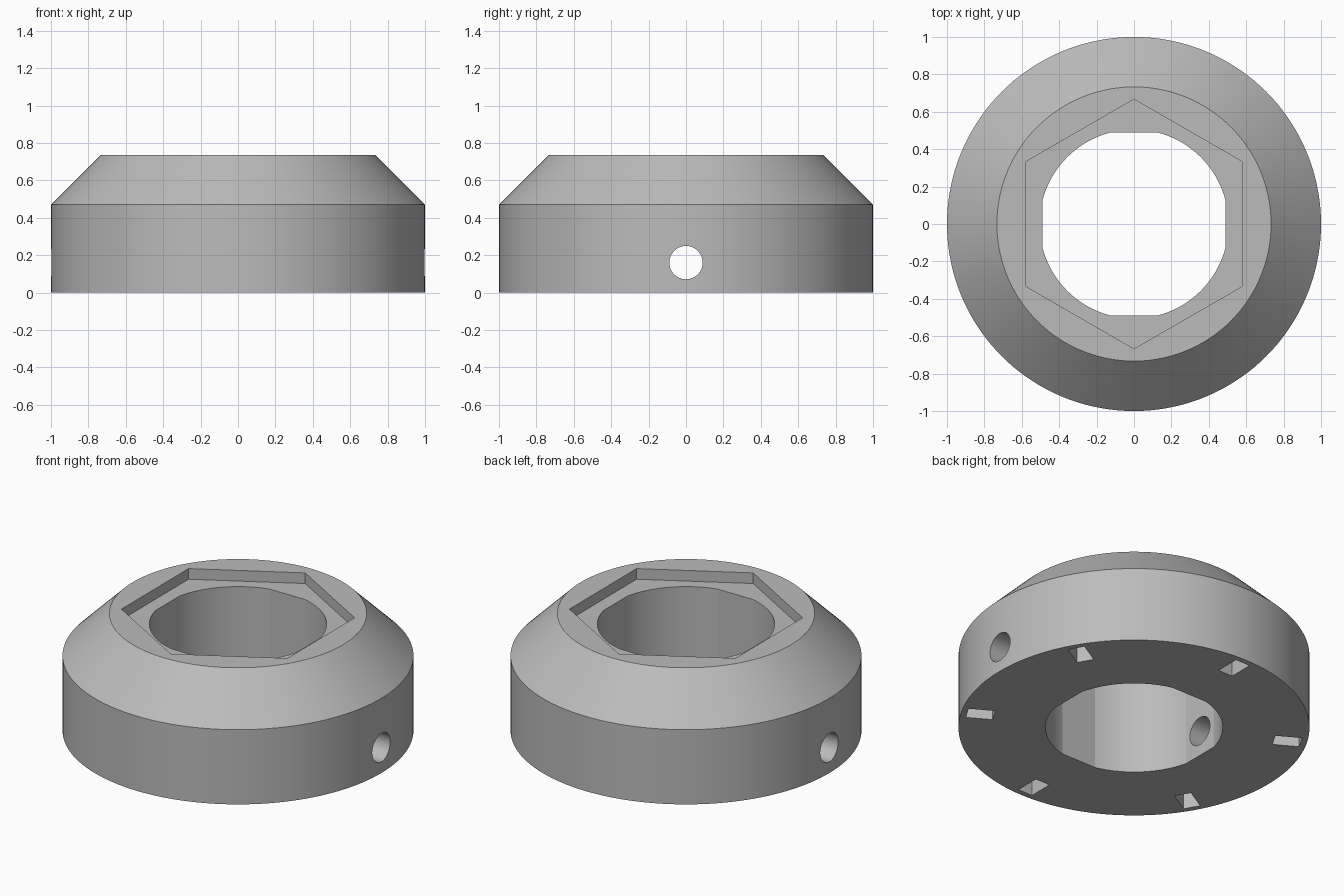
import bpy
import bmesh
from math import cos, sin, pi, radians
from mathutils import Matrix

cube = bpy.data.objects.get("Cube")
if cube:
    bpy.data.objects.remove(cube, do_unlink=True)

steel = bpy.data.materials.new("plain grey")
steel.use_nodes = True
GREY = (0.5, 0.5, 0.5, 1)
steel.diffuse_color = GREY
steel.node_tree.nodes["Principled BSDF"].inputs["Base Color"].default_value = GREY


def circle(radius, sides, start=0.0):
    return [(radius * cos(start + 2 * pi * i / sides),
             radius * sin(start + 2 * pi * i / sides)) for i in range(sides)]


def loft(name, rings, matrix=Matrix()):
    """Closed solid through a stack of (outline, height) rings."""
    bm = bmesh.new()
    loops = [[bm.verts.new((x, y, z)) for x, y in pts] for pts, z in rings]
    count = len(loops[0])
    for low, high in zip(loops, loops[1:]):
        for i in range(count):
            j = (i + 1) % count
            bm.faces.new((low[i], low[j], high[j], high[i]))
    bm.faces.new(loops[0][::-1])
    bm.faces.new(loops[-1])
    bm.transform(matrix)
    mesh = bpy.data.meshes.new(name)
    bm.to_mesh(mesh)
    bm.free()
    mesh.materials.append(steel)
    obj = bpy.data.objects.new(name, mesh)
    bpy.context.collection.objects.link(obj)
    return obj


# Round body with a wide chamfer on top
TOP = 0.735
SIDES = 144
body = loft("collar_body", [(circle(1, SIDES), 0), (circle(1, SIDES), 0.47),
                            (circle(0.733, SIDES), TOP)])
cutters = []

# Central bore with four flats
FLAT = 0.49
bore = [(max(-FLAT, min(FLAT, x)), max(-FLAT, min(FLAT, y)))
        for x, y in circle(0.505, 180)]
cutters.append(loft("bore_cutter", [(bore, -0.2), (bore, 1)]))

# Shallow hexagonal recess
hexagon = circle(0.667, 6, pi / 2)
cutters.append(loft("hex_recess_cutter", [(hexagon, TOP - 0.067), (hexagon, 1)]))

# Cross hole through both walls
pin = circle(0.089, 48)
cutters.append(loft("pin_hole_cutter", [(pin, -1.2), (pin, 1.2)],
                    Matrix.Translation((0, 0, 0.16)) @ Matrix.Rotation(pi / 2, 4, "Y")))

# Six radial pockets in the underside
pocket = [(0.81, -0.05), (0.965, -0.05), (0.965, 0.05), (0.81, 0.05)]
for k in range(6):
    cutters.append(loft("pocket_cutter", [(pocket, -0.1), (pocket, 0.13)],
                        Matrix.Rotation(radians(30 + 60 * k), 4, "Z")))

# Apply the cuts in turn
bpy.ops.object.select_all(action="DESELECT")
bpy.context.view_layer.objects.active = body
body.select_set(True)
for cutter in cutters:
    mod = body.modifiers.new("cut", "BOOLEAN")
    mod.operation = "DIFFERENCE"
    mod.solver = "EXACT"
    mod.object = cutter
    bpy.ops.object.modifier_apply(modifier=mod.name)
    bpy.data.objects.remove(cutter, do_unlink=True)

bpy.ops.object.shade_smooth_by_angle(angle=radians(10))
